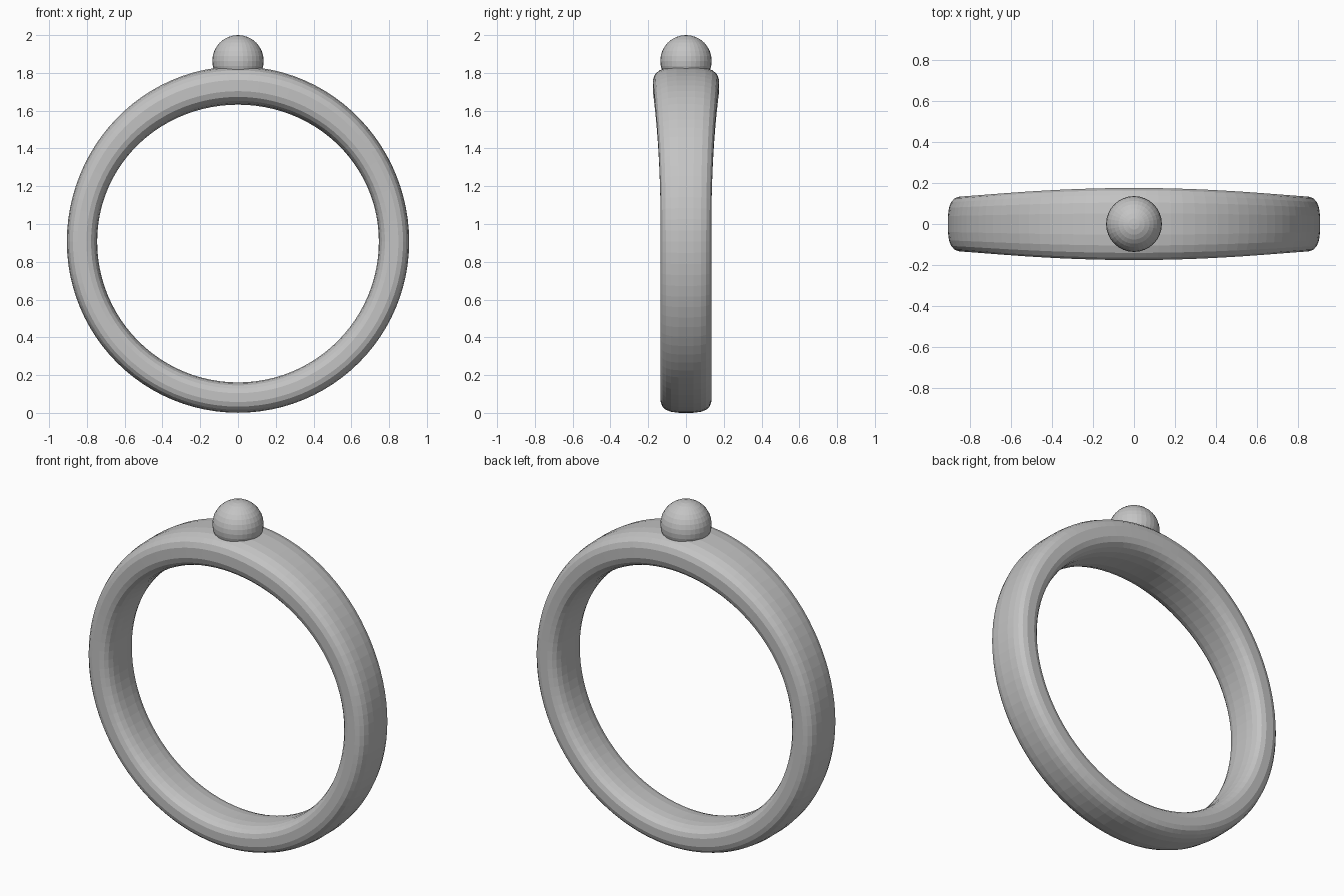
import bpy, bmesh
from math import sin, cos, pi, copysign

if "Cube" in bpy.data.objects:
    bpy.data.objects.remove(bpy.data.objects["Cube"])

metal = bpy.data.materials.new("grey metal")
metal.diffuse_color = (0.55, 0.55, 0.55, 1)
metal.use_nodes = True
metal.node_tree.nodes["Principled BSDF"].inputs["Base Color"].default_value = metal.diffuse_color


def finish(bm, name):
    bmesh.ops.recalc_face_normals(bm, faces=bm.faces)
    mesh = bpy.data.meshes.new(name)
    bm.to_mesh(mesh)
    bm.free()
    mesh.materials.append(metal)
    obj = bpy.data.objects.new(name, mesh)
    bpy.context.collection.objects.link(obj)
    return obj


def soft(v, n=3.0):
    # superellipse coordinate for a rounded-rectangle section
    return copysign(abs(v) ** (2 / n), v)


# Band: rounded section swept round a circle, swelling toward the top
RADIUS, CENTRE_Z, STEPS, SIDES = 0.826, 0.907, 96, 20
bm = bmesh.new()
rings = []
for i in range(STEPS):
    t = 2 * pi * i / STEPS
    swell = max(0.0, cos(t)) ** 2.4
    half_thick = 0.081 + 0.021 * swell
    half_width = 0.135 + 0.042 * swell
    ring = []
    for j in range(SIDES):
        a = 2 * pi * (j + 0.5) / SIDES
        r = RADIUS + half_thick * soft(sin(a))
        ring.append(bm.verts.new((r * sin(t), half_width * soft(cos(a)),
                                  CENTRE_Z + r * cos(t))))
    rings.append(ring)
for i in range(STEPS):
    p, q = rings[i], rings[(i + 1) % STEPS]
    for j in range(SIDES):
        k = (j + 1) % SIDES
        bm.faces.new((p[j], p[k], q[k], q[j]))
finish(bm, "ring_band")

# Round bead set into the top of the band
bm = bmesh.new()
bmesh.ops.create_uvsphere(bm, u_segments=32, v_segments=16, radius=0.136)
bmesh.ops.translate(bm, verts=bm.verts, vec=(0, 0, 1.864))
finish(bm, "top_bead")
